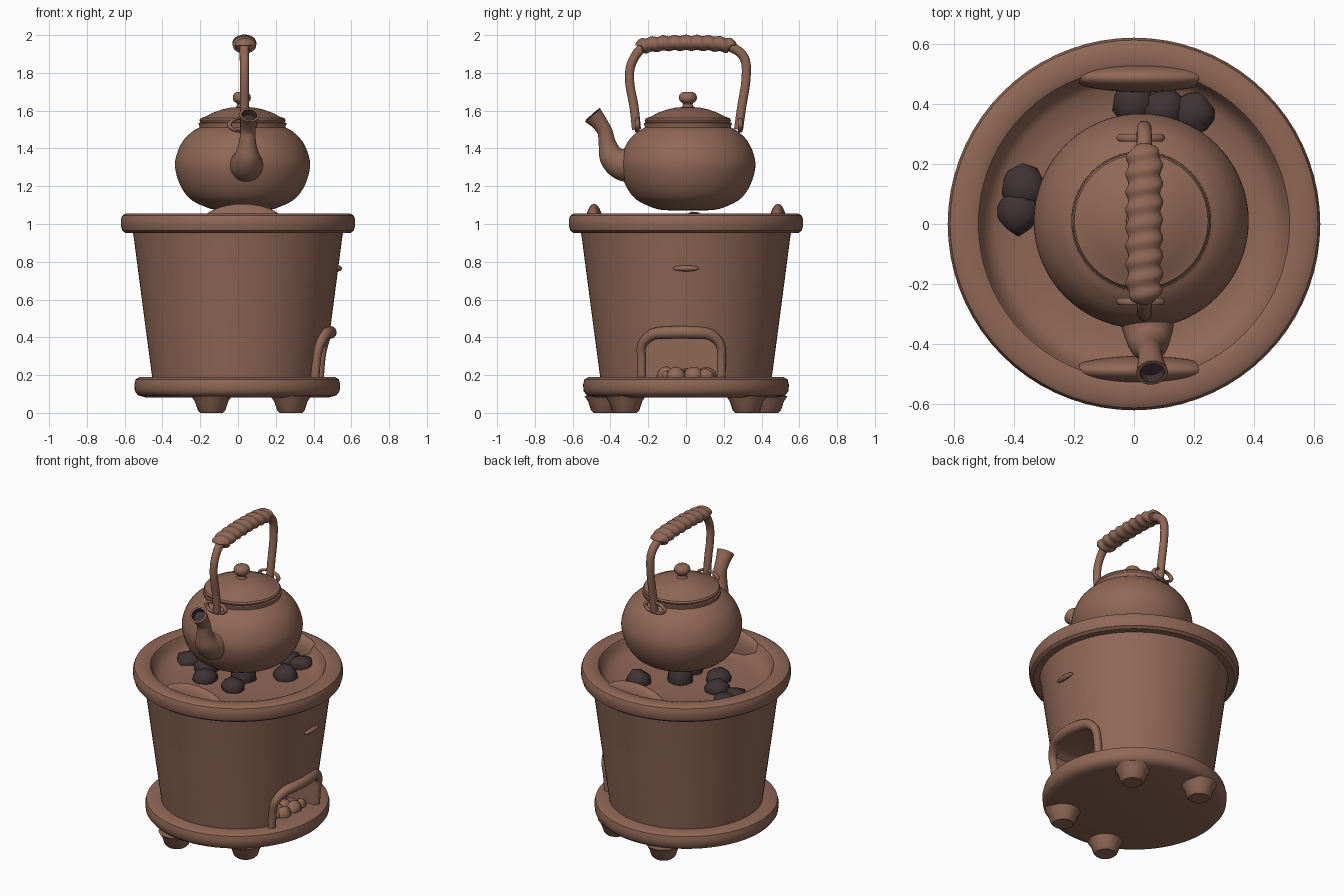
import bpy, bmesh, math, random
from mathutils import Vector

if "Cube" in bpy.data.objects:
    bpy.data.objects.remove(bpy.data.objects["Cube"])

random.seed(4)


def material(name, rgb):
    m = bpy.data.materials.new(name)
    m.diffuse_color = (*rgb, 1)
    m.use_nodes = True
    m.node_tree.nodes["Principled BSDF"].inputs["Base Color"].default_value = m.diffuse_color
    return m


CLAY = material("brown_clay", (0.28, 0.138, 0.093))
DARK = material("dark_charcoal", (0.05, 0.032, 0.035))


def finish(name, bm, mat=CLAY, angle=40):
    bmesh.ops.recalc_face_normals(bm, faces=bm.faces)
    me = bpy.data.meshes.new(name)
    bm.to_mesh(me)
    bm.free()
    ob = bpy.data.objects.new(name, me)
    bpy.context.collection.objects.link(ob)
    me.materials.append(mat)
    shade(ob, angle)
    return ob


def shade(ob, angle=40):
    bpy.ops.object.select_all(action='DESELECT')
    ob.select_set(True)
    bpy.context.view_layer.objects.active = ob
    bpy.ops.object.shade_smooth_by_angle(angle=math.radians(angle))


def spline(pts, n=6):
    """Catmull-Rom through tuples of any length."""
    p = [Vector(q) for q in pts]
    p = [p[0] * 2 - p[1]] + p + [p[-1] * 2 - p[-2]]
    out = []
    for a, b, c, d in zip(p, p[1:], p[2:], p[3:]):
        for i in range(n):
            t = i / n
            out.append(0.5 * (2 * b + (c - a) * t + (2 * a - 5 * b + 4 * c - d) * t * t
                              + (3 * b - a - 3 * c + d) * t ** 3))
    return out + [p[-2]]


def skin(bm, rings):
    for r, s in zip(rings, rings[1:]):
        n = max(len(r), len(s))
        for i in range(n):
            j = (i + 1) % n
            if len(r) == 1:
                bm.faces.new((r[0], s[j], s[i]))
            elif len(s) == 1:
                bm.faces.new((r[i], r[j], s[0]))
            else:
                bm.faces.new((r[i], r[j], s[j], s[i]))


def lathe(name, profile, cx=0, cy=0, segs=72):
    bm = bmesh.new()
    rings = []
    for r, z in profile:
        if r < 1e-4:
            rings.append([bm.verts.new((cx, cy, z))])
        else:
            rings.append([bm.verts.new((cx + r * math.cos(2 * math.pi * k / segs),
                                        cy + r * math.sin(2 * math.pi * k / segs), z))
                          for k in range(segs)])
    skin(bm, rings)
    return finish(name, bm)


def sweep(pts, segs=20, n=6):
    """Round tube through (x, y, z, radius) points; returns an open bmesh."""
    path = spline(pts, n)
    pos = [p.to_3d() for p in path]
    bm = bmesh.new()
    rings, side = [], None
    for i, p in enumerate(path):
        t = (pos[min(i + 1, len(pos) - 1)] - pos[max(i - 1, 0)]).normalized()
        if side is None:
            side = t.orthogonal()
        side = (side - t * side.dot(t)).normalized()
        up = t.cross(side)
        rings.append([bm.verts.new(pos[i] + p[3] * (side * math.cos(a) + up * math.sin(a)))
                      for a in (2 * math.pi * k / segs for k in range(segs))])
    skin(bm, rings)
    bm.faces.new(rings[0])
    bm.faces.new(rings[-1])
    bmesh.ops.recalc_face_normals(bm, faces=bm.faces)
    return bm


def blob(name, loc, scale, mat=CLAY, jitter=0.0, subdiv=3):
    bm = bmesh.new()
    bmesh.ops.create_icosphere(bm, subdivisions=subdiv, radius=1)
    for v in bm.verts:
        v.co *= 1 + random.uniform(-jitter, jitter)
        v.co = Vector([c * s + l for c, s, l in zip(v.co, scale, loc)])
    return finish(name, bm, mat, 50)


# Stove body with rim and shallow fire bowl
stove = lathe("stove_body", [
    (0, .15), (.45, .15), (.456, .2), (.505, .57), (.552, .93), (.556, .952), (.595, .952),
    (.613, .965), (.62, .99), (.62, 1.025), (.612, 1.045), (.595, 1.055), (.535, 1.055),
    (.518, 1.048), (.508, 1.03), (.495, .995), (.46, .968), (.38, .955), (.2, .95), (0, .95)])

# Arched draft opening on the right side
bm = bmesh.new()
arch = [(-.215, .1), (.165, .1), (.165, .355), (.125, .39), (.05, .403), (-.1, .403),
        (-.175, .39), (-.215, .355)]
rings = [[bm.verts.new((x, y, z)) for y, z in arch] for x in (.1, .75)]
skin(bm, rings)
bm.faces.new(rings[0])
bm.faces.new(rings[1])
cutter = finish("opening_cutter", bm)
cutter.hide_render = True
mod = stove.modifiers.new("opening", 'BOOLEAN')
mod.object = cutter
mod.solver = 'EXACT'
bpy.context.view_layer.objects.active = stove
bpy.ops.object.modifier_apply(modifier=mod.name)
bpy.data.objects.remove(cutter)
shade(stove, 35)

# Raised frame and hood around the opening
frame = [(.407, -.235, .17, .024), (.415, -.235, .28, .024), (.432, -.232, .36, .025),
         (.462, -.175, .415, .03), (.485, -.09, .425, .033), (.487, .03, .425, .033),
         (.468, .125, .415, .03), (.452, .182, .36, .025), (.438, .187, .28, .024),
         (.43, .187, .17, .024)]
finish("opening_frame", sweep(frame))
blob("wall_ledge", (.53, 0, .765), (.02, .07, .016))

# Base ring and feet
lathe("base_ring", [(0, .082), (.485, .082), (.525, .093), (.542, .115), (.545, .15),
                    (.538, .178), (.515, .19), (.44, .187), (0, .187)], -.004)
for x, y in ((.28, .32), (-.14, .43)):
    for s in (-1, 1):
        lathe("foot", [(0, 0), (.06, 0), (.072, .012), (.088, .06), (.108, .09), (0, .1)],
              x, s * y, 24)

# Ash lumps inside the opening
for i in range(16):
    r = random.uniform(.025, .045)
    blob("ash_lump", (random.uniform(.22, .38), random.uniform(-.12, .12), .195),
         (r, r * 1.2, r * 1.1), CLAY, .08, 2)

# Pot supports on the rim and coals in the bowl
for s in (-1, 1):
    blob("pot_support", (.025, s * .487, .982), (.235, .048, .125), subdiv=4)
for x, y, h in ((-.385, .04, .05), (-.37, .12, .045), (-.24, .02, .06), (-.16, -.11, .06),
                (.05, -.12, .06), (.02, .03, .11), (.21, .19, .07), (.0, .4, .05),
                (.1, .38, .06), (.2, .37, .055)):
    blob("coal", (x, y, .96), (.075, .075, h), DARK, .1, 2)

# Kettle body, lid and knob
KX, KY = .024, .01
lathe("kettle_body", spline([
    (0, 1.072), (.13, 1.074), (.2, 1.092), (.28, 1.135), (.332, 1.21), (.357, 1.3),
    (.348, 1.37), (.315, 1.44), (.265, 1.49), (.228, 1.512), (.215, 1.54), (0, 1.545)], 4), KX, KY)
lathe("kettle_lid", [(0, 1.53), (.212, 1.53), (.225, 1.54), (.228, 1.55), (.222, 1.56),
                     (.2, 1.567), (.16, 1.588), (.11, 1.606), (.06, 1.617), (0, 1.62)], KX, KY)
lathe("lid_knob", spline([(0, 1.61), (.032, 1.612), (.025, 1.635), (.045, 1.655),
                          (.046, 1.68), (.03, 1.697), (0, 1.7)], 4), KX - .004, KY, 32)

# Spout with a dark hollow tip
bm = sweep([(.04, -.24, 1.31, .09), (.045, -.33, 1.315, .088), (.048, -.39, 1.355, .07),
            (.05, -.415, 1.42, .048), (.053, -.43, 1.49, .04), (.056, -.462, 1.54, .044),
            (.06, -.495, 1.578, .053)], 28)
tip = max((f for f in bm.faces if len(f.verts) > 4), key=lambda f: f.calc_center_median().z)
bmesh.ops.inset_individual(bm, faces=[tip], thickness=.012)
hole = bmesh.ops.inset_individual(bm, faces=[tip], thickness=.004, depth=-.03)
for f in hole["faces"] + [tip]:
    f.material_index = 1
spout = finish("spout", bm)
spout.data.materials.append(DARK)

# Bail handle, wrapped grip and lugs
HX = .034
finish("handle_bail", sweep([
    (HX, -.262, 1.5, .024), (HX, -.275, 1.62, .024), (HX, -.298, 1.75, .024),
    (HX, -.288, 1.85, .024), (HX, -.225, 1.935, .026), (HX, -.1, 1.955, .028),
    (HX, .1, 1.957, .028), (HX, .23, 1.94, .026), (HX, .308, 1.88, .025),
    (HX, .318, 1.77, .024), (HX, .295, 1.62, .024), (HX, .278, 1.5, .024)], 16))
bm = sweep([(HX, -.238, 1.938, .03), (HX, -.22, 1.945, .039), (HX, -.1, 1.957, .04),
            (HX, .1, 1.958, .04), (HX, .22, 1.947, .039), (HX, .238, 1.94, .03)], 28, 16)
for v in bm.verts:
    dx, dz = v.co.x - HX, v.co.z - 1.953
    k = 1 + .09 * math.sin(2 * math.pi * v.co.y / .06 + math.atan2(dz, dx))
    v.co.x = HX + dx * k * 1.45
    v.co.z = 1.953 + dz * k
finish("handle_grip", bm, CLAY, 60)
for y in (-.258, .287):
    bpy.ops.mesh.primitive_torus_add(major_radius=.068, minor_radius=.013, major_segments=32,
                                     minor_segments=10, location=(.022, y, 1.525),
                                     rotation=(math.pi / 2, 0, 0))
    lug = bpy.context.object
    lug.name = "handle_lug"
    lug.scale = (1, .5, 1)
    lug.data.materials.append(CLAY)
    shade(lug)
